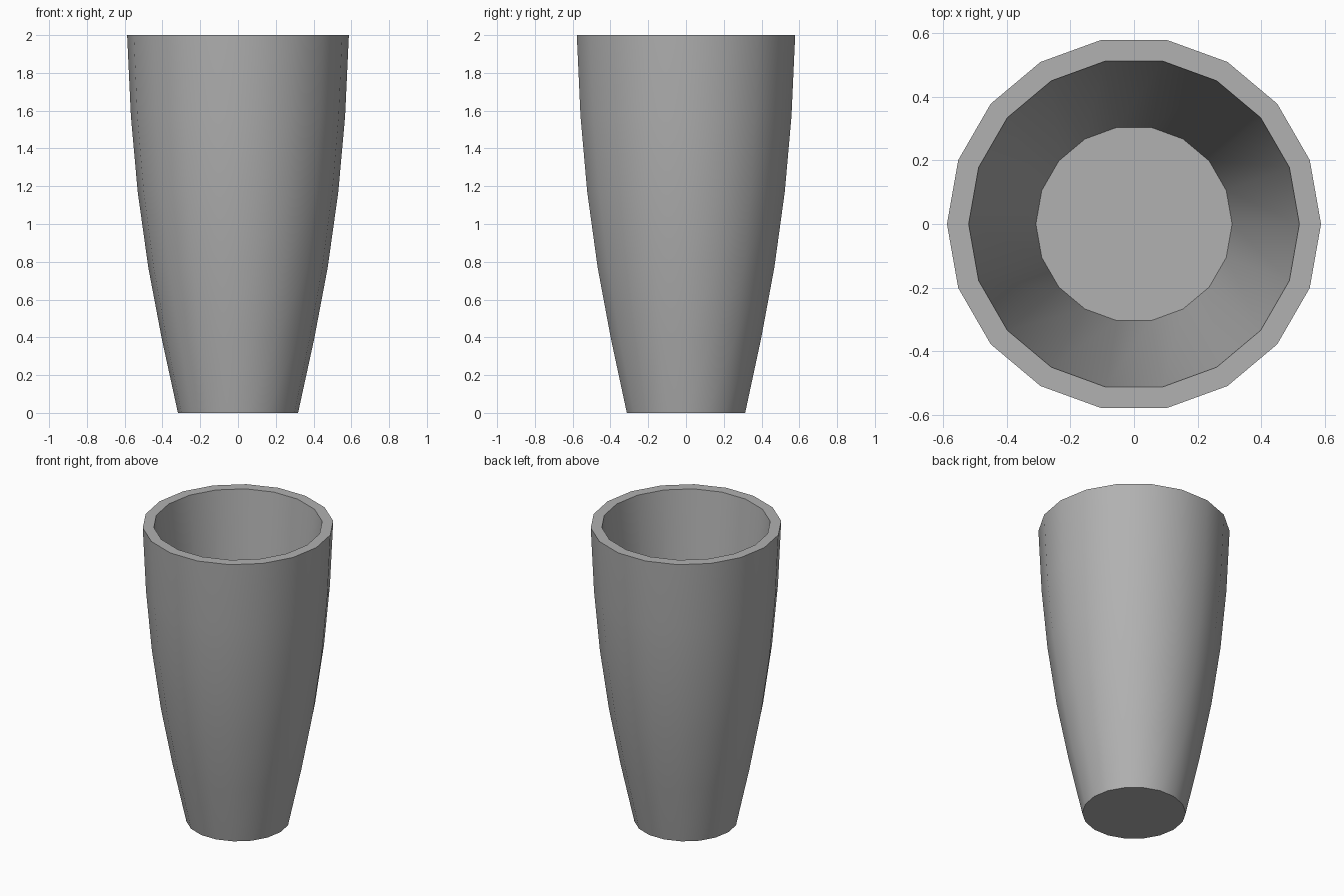
import bpy, bmesh, math

if "Cube" in bpy.data.objects:
    bpy.data.objects.remove(bpy.data.objects["Cube"])

SIDES = 18
# (radius, height) from the base, up the outside, over the rim, down to the inner floor
PROFILE = [(0.318, 0), (0.403, 0.39), (0.475, 0.77), (0.531, 1.17),
           (0.567, 1.57), (0.587, 2.0), (0.519, 2.0), (0.308, 0.12)]

# tumbler: stacked rings joined by walls, closed at the base and inner floor
bm = bmesh.new()
rings = [[bm.verts.new((r * math.cos(2 * math.pi * i / SIDES),
                        r * math.sin(2 * math.pi * i / SIDES), z))
          for i in range(SIDES)] for r, z in PROFILE]
for low, high in zip(rings, rings[1:]):
    for i in range(SIDES):
        j = (i + 1) % SIDES
        bm.faces.new((low[i], low[j], high[j], high[i]))
bm.faces.new(rings[0][::-1])
bm.faces.new(rings[-1])

mesh = bpy.data.meshes.new("tumbler")
bm.to_mesh(mesh)
bm.free()
tumbler = bpy.data.objects.new("tumbler", mesh)
bpy.context.collection.objects.link(tumbler)

# darker grey finish
grey = bpy.data.materials.new("dark_grey")
grey.diffuse_color = (0.44, 0.44, 0.44, 1)
grey.use_nodes = True
grey.node_tree.nodes["Principled BSDF"].inputs["Base Color"].default_value = grey.diffuse_color
mesh.materials.append(grey)

# smooth walls, crisp rim and base
bpy.context.view_layer.objects.active = tumbler
tumbler.select_set(True)
bpy.ops.object.shade_smooth_by_angle(angle=math.radians(30))
